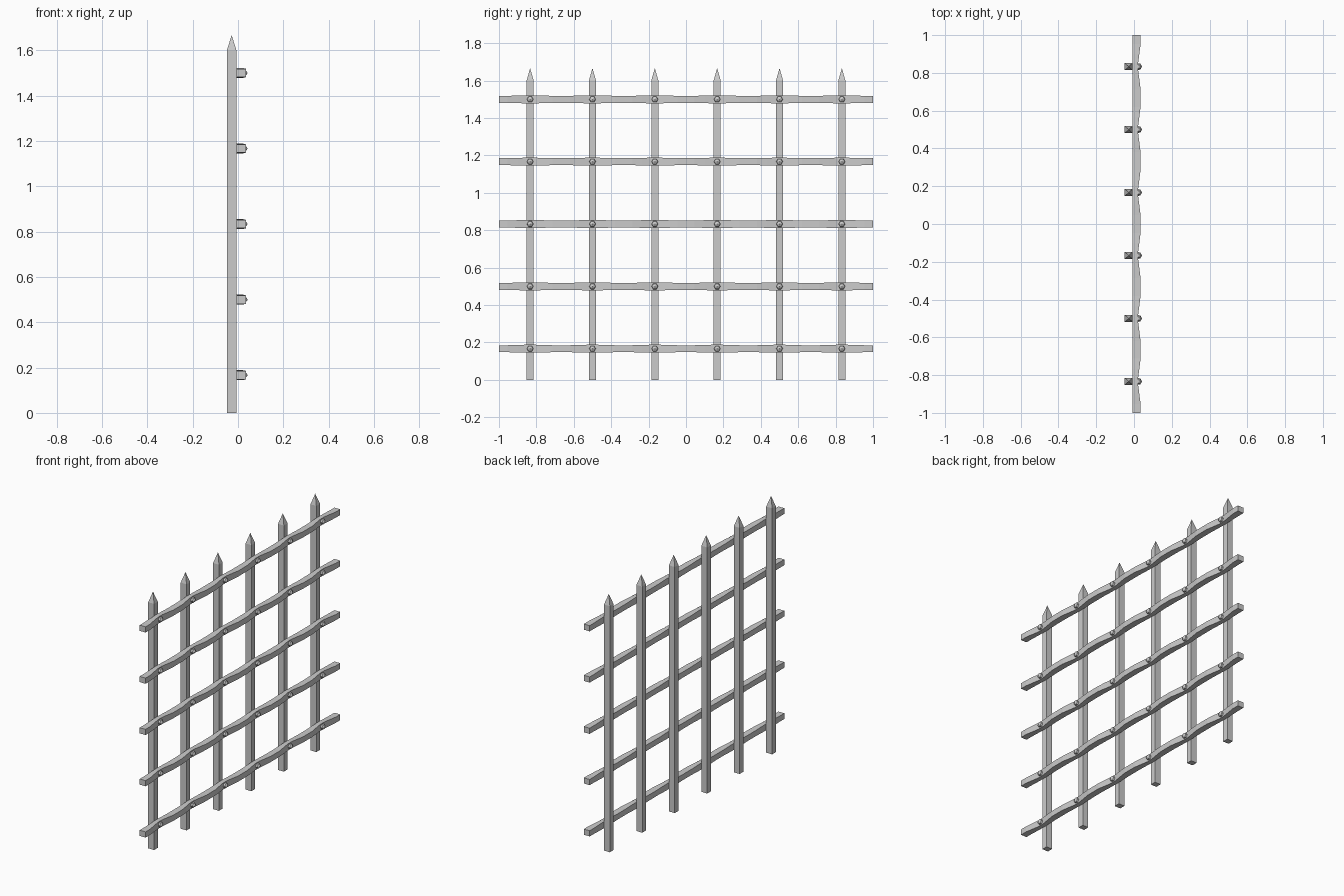
import bpy, bmesh

if "Cube" in bpy.data.objects:
    bpy.data.objects.remove(bpy.data.objects["Cube"])

STEP = 1 / 3
POST_Y = [-5 / 6 + STEP * i for i in range(6)]
RAIL_Z = [1 / 6 + STEP * i for i in range(5)]
X0, X1, XM = -0.049, -0.007, -0.028    # post back, shared contact plane, post centre


def loft(name, rings, tip=None):
    """Join equal-sided rings into a closed solid, optionally ending in a point."""
    bm = bmesh.new()
    loops = [[bm.verts.new(p) for p in ring] for ring in rings]
    n = len(loops[0])
    for a, b in zip(loops, loops[1:]):
        for i in range(n):
            j = (i + 1) % n
            bm.faces.new((a[i], a[j], b[j], b[i]))
    bm.faces.new(loops[0])
    if tip:
        t = bm.verts.new(tip)
        for i in range(n):
            bm.faces.new((loops[-1][i], loops[-1][(i + 1) % n], t))
    else:
        bm.faces.new(loops[-1])
    bmesh.ops.recalc_face_normals(bm, faces=bm.faces)
    mesh = bpy.data.meshes.new(name)
    bm.to_mesh(mesh)
    bm.free()
    obj = bpy.data.objects.new(name, mesh)
    bpy.context.collection.objects.link(obj)
    return obj


# Pointed upright bars
def post_ring(y, z, h=0.019):
    return [(X0, y - h, z), (X1, y - h, z), (X1, y + h, z), (X0, y + h, z)]


for y in POST_Y:
    loft("upright_bar", [post_ring(y, 0), post_ring(y, 1.6)], (XM, y, 1.667))

# Cross bars, hammered thinner and taller where they meet each upright
# (distance from upright, front x, half height)
HAMMER = [(-0.12, 0.035, 0.0185), (-0.065, 0.028, 0.0205), (-0.02, 0.022, 0.0215),
          (0.02, 0.022, 0.0215), (0.065, 0.028, 0.0205), (0.12, 0.035, 0.0185)]


def rail_ring(y, z, x, h):
    return [(X1, y, z - h), (x, y, z - h), (x, y, z + h), (X1, y, z + h)]


for z in RAIL_Z:
    rings = [rail_ring(-1, z, 0.035, 0.0185)]
    rings += [rail_ring(y + d, z, x, h) for y in POST_Y for d, x, h in HAMMER]
    rings.append(rail_ring(1, z, 0.035, 0.0185))
    loft("cross_bar", rings)

# Faceted rivet heads
HEX = [(1, 0), (0.5, 0.87), (-0.5, 0.87), (-1, 0), (-0.5, -0.87), (0.5, -0.87)]
for z in RAIL_Z:
    for y in POST_Y:
        rings = [[(x, y + r * a, z + r * b) for a, b in HEX]
                 for x, r in ((0.02, 0.018), (0.033, 0.016))]
        loft("rivet", rings, (0.043, y, z))
